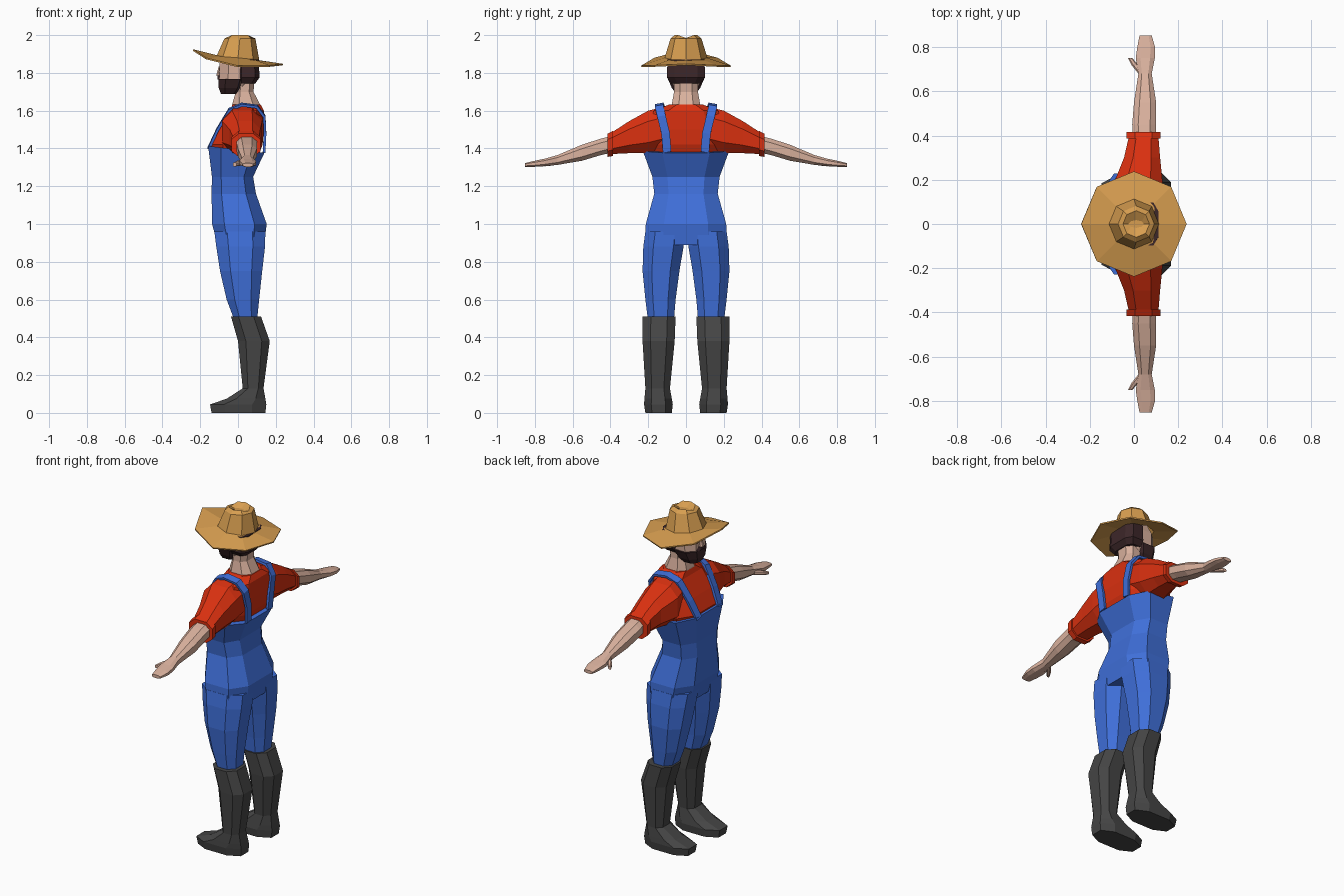
import bpy, bmesh, math

def material(name, r, g, b):
    m = bpy.data.materials.new(name)
    m.diffuse_color = (r, g, b, 1)
    return m

BLUE = material("denim blue", 0.05, 0.16, 0.70)
RED = material("shirt red", 0.70, 0.03, 0.005)
SKIN = material("skin", 0.70, 0.44, 0.34)
STRAW = material("straw", 0.68, 0.34, 0.08)
BOOT = material("boot grey", 0.06, 0.06, 0.06)
HAIR = material("dark brown hair", 0.045, 0.02, 0.022)

def finish(bm, name, mat, mirror=False, thick=0, offset=-1):
    bmesh.ops.recalc_face_normals(bm, faces=bm.faces[:])
    me = bpy.data.meshes.new(name)
    bm.to_mesh(me)
    bm.free()
    me.materials.append(mat)
    ob = bpy.data.objects.new(name, me)
    bpy.context.collection.objects.link(ob)
    if thick:
        s = ob.modifiers.new("thickness", "SOLIDIFY")
        s.thickness, s.offset = thick, offset
    if mirror:
        m = ob.modifiers.new("mirror", "MIRROR")
        m.use_axis = (False, True, False)
    return ob

def skin_rings(rings, closed=True, caps=(True, True)):
    """Bridge a list of point rings into a mesh."""
    bm = bmesh.new()
    vs = [[bm.verts.new(p) for p in r] for r in rings]
    n = len(vs[0])
    for a, b in zip(vs, vs[1:]):
        for i in range(n if closed else n - 1):
            j = (i + 1) % n
            bm.faces.new((a[i], a[j], b[j], b[i]))
    if caps[0]:
        bm.faces.new(vs[0])
    if caps[1]:
        bm.faces.new(vs[-1])
    return bm

def loft(name, mat, rows, k=0.5, axis="z", mirror=False):
    """Rows: (position, x0, x1, b0, b1[, tilt]) make bevelled-box sections."""
    shape = [(1, k), (k, 1), (-k, 1), (-1, k), (-1, -k), (-k, -1), (k, -1), (1, -k)]
    rings = []
    for t, x0, x1, b0, b1, *tilt in rows:
        ring = []
        for u, v in shape:
            x = (x0 + x1) / 2 + u * (x1 - x0) / 2
            b = (b0 + b1) / 2 + v * (b1 - b0) / 2
            h = t + (tilt[0] * u if tilt else 0)
            ring.append((x, b, h) if axis == "z" else (x, h, b))
        rings.append(ring)
    return finish(skin_rings(rings), name, mat, mirror)

# Boots
loft("boots", BOOT, [
    (0.00, -0.14, 0.145, 0.075, 0.215), (0.045, -0.148, 0.15, 0.07, 0.222),
    (0.075, -0.06, 0.145, 0.075, 0.22), (0.13, 0.025, 0.135, 0.085, 0.215),
    (0.38, 0.0, 0.168, 0.06, 0.23), (0.51, -0.037, 0.122, 0.055, 0.23)], mirror=True)

# Trouser legs
loft("trouser_legs", BLUE, [
    (0.48, -0.015, 0.10, 0.065, 0.20), (0.60, -0.06, 0.112, 0.055, 0.215),
    (0.75, -0.095, 0.128, 0.035, 0.23), (0.88, -0.115, 0.143, 0.013, 0.226),
    (0.96, -0.125, 0.145, 0.005, 0.215)], mirror=True)

# Overalls body
loft("overalls", BLUE, [
    (0.89, -0.108, 0.138, -0.215, 0.215), (1.00, -0.137, 0.152, -0.213, 0.213),
    (1.16, -0.14, 0.095, -0.168, 0.168), (1.25, -0.138, 0.08, -0.178, 0.178),
    (1.395, -0.158, 0.14, -0.228, 0.228, -0.018)], k=0.55)

# Shirt body, sleeves and rolled cuffs
loft("shirt_body", RED, [
    (1.34, -0.13, 0.10, -0.18, 0.18), (1.42, -0.142, 0.13, -0.21, 0.21),
    (1.50, -0.10, 0.137, -0.21, 0.21), (1.60, -0.04, 0.137, -0.17, 0.17),
    (1.632, -0.03, 0.12, -0.09, 0.09)], k=0.55)
loft("sleeves", RED, [
    (0.10, -0.07, 0.13, 1.40, 1.625), (0.20, -0.085, 0.128, 1.375, 1.60),
    (0.30, -0.045, 0.118, 1.375, 1.545), (0.40, -0.022, 0.11, 1.37, 1.48)],
    axis="y", mirror=True)
loft("sleeve_cuffs", RED, [
    (0.387, -0.035, 0.12, 1.36, 1.493), (0.415, -0.035, 0.12, 1.355, 1.478)],
    axis="y", mirror=True)

# Arms with hands, and thumbs
loft("arms", SKIN, [
    (0.36, -0.003, 0.10, 1.385, 1.475), (0.45, -0.008, 0.10, 1.365, 1.452),
    (0.55, 0.0, 0.10, 1.335, 1.42), (0.68, 0.02, 0.08, 1.313, 1.365),
    (0.75, 0.008, 0.094, 1.306, 1.345), (0.80, 0.015, 0.095, 1.303, 1.335),
    (0.853, 0.025, 0.08, 1.303, 1.322)], axis="y", mirror=True)
loft("thumbs", SKIN, [
    (0.68, 0.02, 0.05, 1.315, 1.345), (0.72, -0.012, 0.02, 1.308, 1.335),
    (0.75, -0.027, -0.008, 1.305, 1.325)], axis="y", mirror=True)

# Overall straps: ribbons over the shoulders
path = [(-0.155, 0.10, 1.40), (-0.108, 0.115, 1.50), (-0.045, 0.13, 1.605),
        (0.02, 0.14, 1.632), (0.10, 0.142, 1.622), (0.139, 0.13, 1.57),
        (0.143, 0.108, 1.48), (0.138, 0.10, 1.38)]
ribbon = [[(x, y - 0.022, z + 0.004), (x, y + 0.022, z - 0.004)] for x, y, z in path]
finish(skin_rings(ribbon, closed=False, caps=(False, False)), "straps", BLUE,
       mirror=True, thick=0.014, offset=0)

# Neck and head
loft("neck", SKIN, [
    (1.60, -0.035, 0.13, -0.085, 0.085), (1.635, -0.03, 0.115, -0.075, 0.075),
    (1.70, -0.012, 0.082, -0.063, 0.063), (1.78, -0.01, 0.09, -0.065, 0.065)])
loft("head", SKIN, [
    (1.70, -0.08, 0.04, -0.045, 0.045), (1.76, -0.098, 0.08, -0.085, 0.085),
    (1.85, -0.098, 0.10, -0.09, 0.09), (1.93, -0.06, 0.07, -0.06, 0.06)])
loft("nose", SKIN, [
    (1.785, -0.116, -0.08, -0.016, 0.016), (1.835, -0.102, -0.08, -0.009, 0.009)])

# Beard, moustache, hair and eyes
loft("beard", HAIR, [
    (1.688, -0.09, 0.0, -0.05, 0.05), (1.72, -0.102, 0.03, -0.075, 0.075),
    (1.768, -0.104, 0.05, -0.096, 0.096)])
loft("moustache", HAIR, [
    (1.765, -0.108, -0.07, -0.045, 0.045), (1.787, -0.108, -0.07, -0.025, 0.025)])
loft("hair", HAIR, [
    (1.745, 0.0, 0.092, -0.078, 0.078), (1.775, -0.005, 0.114, -0.101, 0.101),
    (1.87, -0.005, 0.11, -0.098, 0.098)], k=0.6)
loft("eyes", HAIR, [
    (1.812, -0.101, -0.095, 0.025, 0.042), (1.828, -0.101, -0.095, 0.025, 0.042)],
    mirror=True)

# Straw hat: drooping brim raised at the front, dented crown
def hat_ring(radius, heights, cx=0.0, sy=1.0):
    order = [0, 1, 2, 3, 4, 3, 2, 1]
    return [(cx + radius * math.cos(i * math.pi / 4),
             sy * radius * math.sin(i * math.pi / 4), heights[order[i]]) for i in range(8)]

hat = [hat_ring(0.238, [1.848, 1.84, 1.838, 1.88, 1.925]),
       hat_ring(0.113, [1.866, 1.872, 1.88, 1.886, 1.89]),
       hat_ring(0.082, [1.982] * 5, 0.01),
       hat_ring(0.06, [1.985, 2.0, 2.0, 2.0, 1.985], 0.01),
       hat_ring(0.035, [1.978] * 5, 0.01, 0.5)]
finish(skin_rings(hat, caps=(False, True)), "straw_hat", STRAW, thick=0.008)
